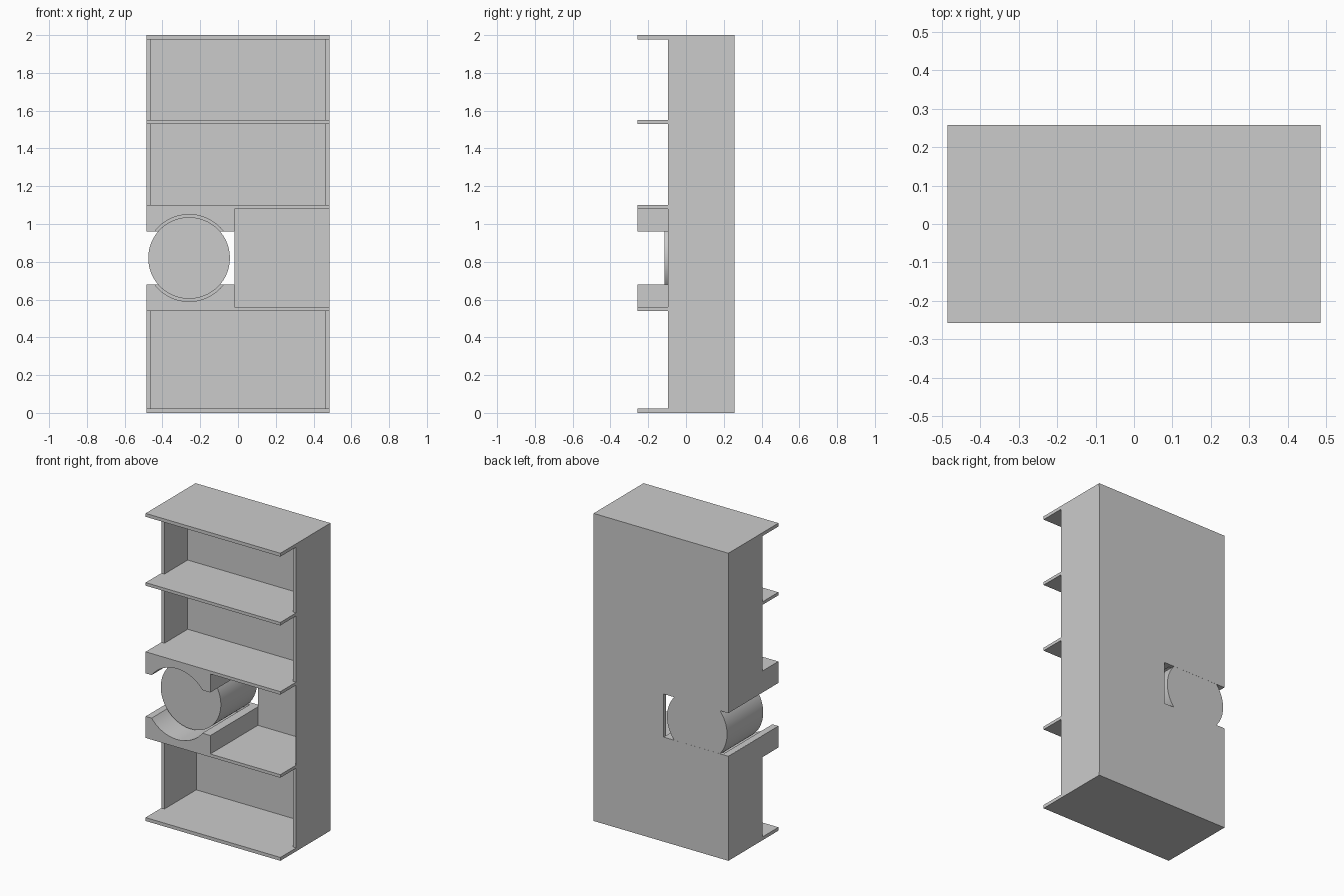
import bpy, bmesh, math

if "Cube" in bpy.data.objects:
    bpy.data.objects.remove(bpy.data.objects["Cube"], do_unlink=True)

grey = bpy.data.materials.new("plain grey")
grey.use_nodes = True
colour = (0.6, 0.6, 0.6, 1)
grey.diffuse_color = colour
grey.node_tree.nodes["Principled BSDF"].inputs["Base Color"].default_value = colour

# Main dimensions; GAP keeps hidden joints from sharing a plane
W, FRONT, BODY, INNER, BACK = 0.485, -0.257, -0.095, 0.231, 0.257
BOARD, SIDE, GAP = 0.022, 0.023, 0.0006
MID, DRUM_X, SLOT, DIVIDER = 0.82, -0.259, 0.14, -0.019


def extrude(name, outline, y0, y1):
    """Extrude an x-z outline along y."""
    bm = bmesh.new()
    face = bm.faces.new([bm.verts.new((x, y0, z)) for x, z in outline])
    new = bmesh.ops.extrude_face_region(bm, geom=[face])["geom"]
    bmesh.ops.translate(bm, vec=(0, y1 - y0, 0),
                        verts=[v for v in new if isinstance(v, bmesh.types.BMVert)])
    bmesh.ops.recalc_face_normals(bm, faces=bm.faces)
    mesh = bpy.data.meshes.new(name)
    bm.to_mesh(mesh)
    bm.free()
    mesh.materials.append(grey)
    obj = bpy.data.objects.new(name, mesh)
    bpy.context.collection.objects.link(obj)
    return obj


def box(name, x0, x1, y0, y1, z0, z1):
    return extrude(name, [(x0, z0), (x1, z0), (x1, z1), (x0, z1)], y0, y1)


def arc(radius, start, end, steps):
    return [(DRUM_X + radius * math.cos(a), MID + radius * math.sin(a))
            for a in (start + (end - start) * i / steps for i in range(steps + 1))]


def smooth(obj):
    bpy.ops.object.select_all(action="DESELECT")
    obj.select_set(True)
    bpy.context.view_layer.objects.active = obj
    bpy.ops.object.shade_smooth_by_angle(angle=math.radians(30))


# Top, bottom and the upper shelf
box("bottom_board", -W, W, FRONT, BACK, 0, BOARD)
box("top_board", -W, W, FRONT, BACK, 2 - BOARD, 2)
box("upper_shelf", GAP - W, W - GAP, FRONT, INNER, 1.53, 1.55)

# Shelves with the cradle blocks that hold the drum, mirrored about its axis
edge = W - GAP
groove = 0.23
a = math.asin(SLOT / groove)
cradle = [(-edge, MID + SLOT), (-edge, MID + 0.28), (edge, MID + 0.28),
          (edge, MID + 0.26), (DIVIDER, MID + 0.26), (DIVIDER, MID + SLOT)]
cradle += arc(groove, a, math.pi - a, 32)
smooth(extrude("upper_cradle_shelf", cradle, FRONT, INNER))
smooth(extrude("lower_cradle_shelf", [(x, 2 * MID - z) for x, z in cradle], FRONT, INNER))

# Sides: the left one is thin beside the open middle bay, the right one is split
low, high, inner, thin = BOARD, 2 - BOARD, W - SIDE, W - 0.003
extrude("left_side", [(W, low), (W, high), (inner, high), (inner, MID + 0.26),
                      (thin, MID + 0.26), (thin, MID - 0.26),
                      (inner, MID - 0.26), (inner, low)], BODY, BACK - GAP)
box("right_side_lower", -W, -inner, BODY, BACK - GAP, low, MID - SLOT - GAP)
box("right_side_upper", -W, -inner, BODY, BACK - GAP, MID + SLOT + GAP, high)

# Back with a slot for the drum, and the thicker lining of the upper bays
extrude("back_panel", [(-edge, low), (edge, low), (edge, high), (-edge, high),
                       (-edge, MID + SLOT), (DIVIDER, MID + SLOT),
                       (DIVIDER, MID - SLOT), (-edge, MID - SLOT)], INNER, BACK)
box("upper_back_lining", -inner, inner, 0.143, INNER, MID + 0.28, high)

# Drum lying front to back in the cradle
smooth(extrude("drum", arc(0.216, 0, math.tau, 96)[:-1], -0.115, BACK - GAP))
